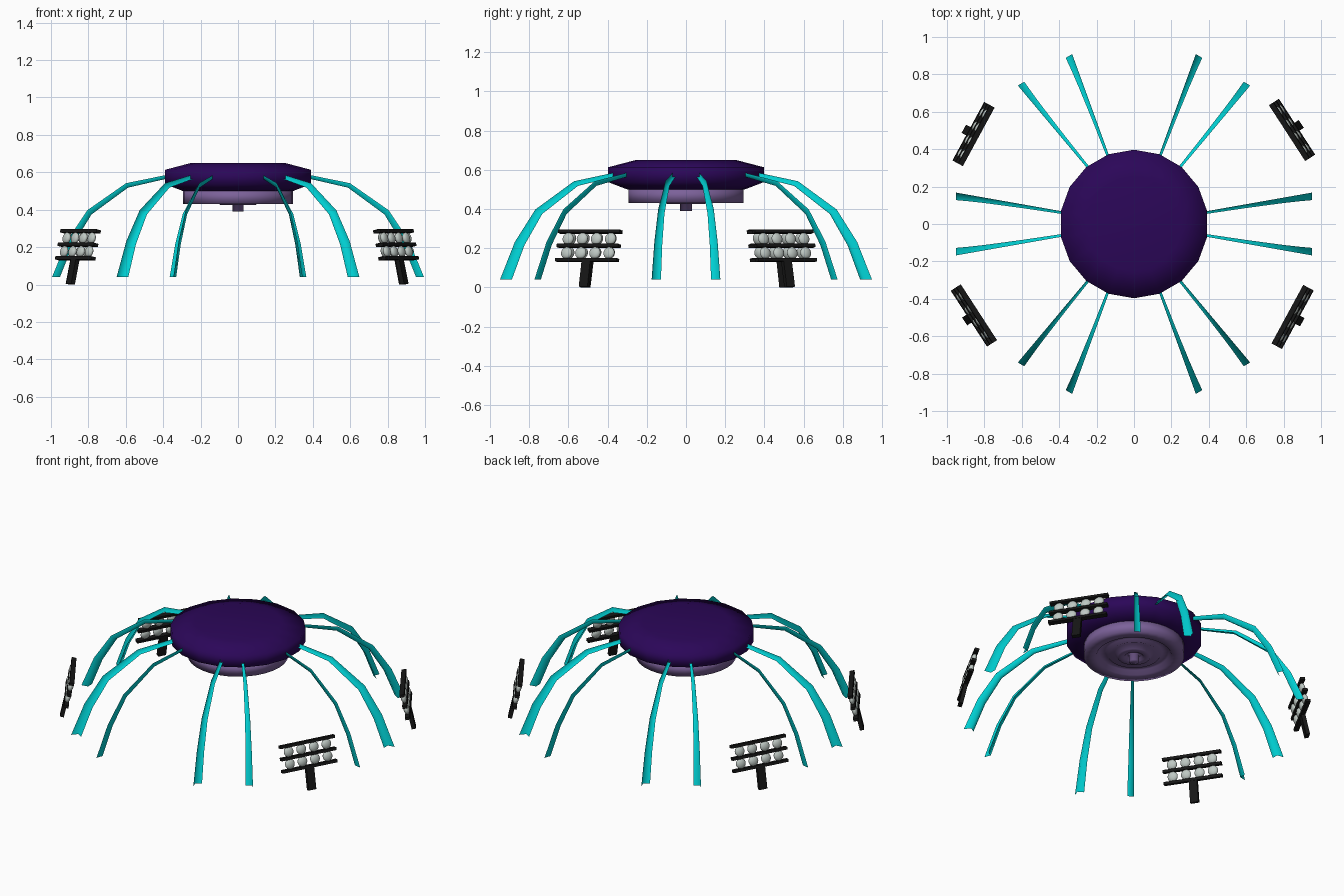
import bpy, bmesh
from math import sin, cos, pi, radians, atan2
from mathutils import Matrix, Vector

cube = bpy.data.objects.get("Cube")
if cube:
    bpy.data.objects.remove(cube)


def material(name, rgb):
    m = bpy.data.materials.new(name)
    m.use_nodes = True
    m.diffuse_color = (*rgb, 1)
    m.node_tree.nodes["Principled BSDF"].inputs["Base Color"].default_value = (*rgb, 1)
    return m


PURPLE = material("deep purple", (0.024, 0.002, 0.098))
MAUVE = material("mauve", (0.2, 0.12, 0.32))
TURQUOISE = material("turquoise", (0.0, 0.62, 0.64))
BLACK = material("black metal", (0.008, 0.008, 0.008))
GLASS = material("pale glass", (0.52, 0.58, 0.55))


def finish(bm, name, mat, smooth=None):
    mesh = bpy.data.meshes.new(name)
    bm.to_mesh(mesh)
    bm.free()
    obj = bpy.data.objects.new(name, mesh)
    bpy.context.collection.objects.link(obj)
    mesh.materials.append(mat)
    if smooth:
        bpy.ops.object.select_all(action="DESELECT")
        obj.select_set(True)
        bpy.context.view_layer.objects.active = obj
        bpy.ops.object.shade_smooth_by_angle(angle=radians(smooth))


def lathe(name, profile, sides, mat, smooth, turn=0):
    """Spin an (r, z) profile around the z axis."""
    bm = bmesh.new()
    pts = [bm.verts.new((r * cos(turn), r * sin(turn), z)) for r, z in profile]
    edges = [bm.edges.new(pair) for pair in zip(pts, pts[1:])]
    bmesh.ops.spin(bm, geom=pts + edges, cent=(0, 0, 0), axis=(0, 0, 1),
                   angle=2 * pi, steps=sides, use_merge=True)
    bmesh.ops.remove_doubles(bm, verts=bm.verts, dist=0.0005)
    bmesh.ops.recalc_face_normals(bm, faces=bm.faces)
    finish(bm, name, mat, smooth)


# Central hub: faceted disc with bevelled top and bottom
lathe("hub_body", [(0, 0.65), (0.255, 0.65), (0.397, 0.613), (0.397, 0.537),
                   (0.3, 0.5), (0, 0.5)], 18, PURPLE, 80, radians(10))

# Underside drum with stepped rings and a centre knob
lathe("hub_underside", [(0, 0.505), (0.294, 0.505), (0.294, 0.43), (0.22, 0.43),
                        (0.205, 0.455), (0.165, 0.455), (0.15, 0.437),
                        (0.115, 0.45), (0.095, 0.425), (0.055, 0.425),
                        (0.045, 0.44), (0.03, 0.44), (0.03, 0.39), (0, 0.39)],
      32, MAUVE, 100)

# Arched legs: L-section beams in mirrored pairs, each with a flat flange
# on the inner side and a web standing outward along the far edge
PATH = [(0.385, 0.566), (0.597, 0.518), (0.795, 0.375), (0.895, 0.215), (0.9665, 0.04)]
FLANGE = [0.014, 0.02, 0.028, 0.034, 0.04]
WEB = [0.02, 0.026, 0.032, 0.038, 0.043]


def leg(name, pair_angle, sign):
    angle = pair_angle + sign * radians(10)
    out = Vector((cos(angle), sin(angle), 0))
    inward = Vector((sin(pair_angle), -cos(pair_angle), 0)) * sign
    bm = bmesh.new()
    rows = []
    last = len(PATH) - 1
    for i, (r, z) in enumerate(PATH):
        a, b = PATH[max(i - 1, 0)], PATH[min(i + 1, last)]
        normal = (out * (a[1] - b[1]) + Vector((0, 0, b[0] - a[0]))).normalized()
        if i == last:
            normal = out
        corner = out * r + Vector((0, 0, z))
        row = [corner + normal * WEB[i], corner, corner + inward * FLANGE[i]]
        rows.append([bm.verts.new(p) for p in row[::sign]])
    for p, q in zip(rows, rows[1:]):
        for k in range(2):
            bm.faces.new((p[k], p[k + 1], q[k + 1], q[k]))
    finish(bm, name, TURQUOISE, 120)


for pair in range(6):
    for side, sign in (("a", 1), ("b", -1)):
        leg(f"leg_{pair + 1}{side}", radians(60 * pair), sign)


# Floodlight stands: three rails, two rows of flattened bulbs, leaning post
def box(bm, size, centre, frame):
    bmesh.ops.create_cube(bm, size=1, matrix=frame @ Matrix.Translation(centre)
                          @ Matrix.Diagonal((*size, 1)))


def floodlight(name, x, y, facing):
    frame = (Matrix.Translation((x, y, 0.212))
             @ Matrix.Rotation(radians(facing - 90), 4, "Z")
             @ Matrix.Rotation(atan2(0.225, 1), 4, "X"))
    bm = bmesh.new()
    for z in (-0.074, 0, 0.074):
        box(bm, (0.356, 0.028, 0.017), (0, 0, z), frame)
    box(bm, (0.05, 0.024, 0.14), (0, 0, -0.145), frame)
    finish(bm, name + "_frame", BLACK)
    bm = bmesh.new()
    for z in (-0.037, 0.037):
        for k in range(4):
            spot = (Matrix.Translation(((k - 1.5) * 0.082, 0, z))
                    @ Matrix.Diagonal((1, 0.55, 1, 1)))
            bmesh.ops.create_uvsphere(bm, u_segments=16, v_segments=10,
                                      radius=0.031, matrix=frame @ spot)
    finish(bm, name + "_bulbs", GLASS, 60)


floodlight("back_left_light", 0.845, 0.503, 33)
floodlight("back_right_light", -0.858, 0.481, 151.5)
floodlight("front_right_light", -0.856, -0.489, 213)
floodlight("front_left_light", 0.848, -0.497, 331.5)
